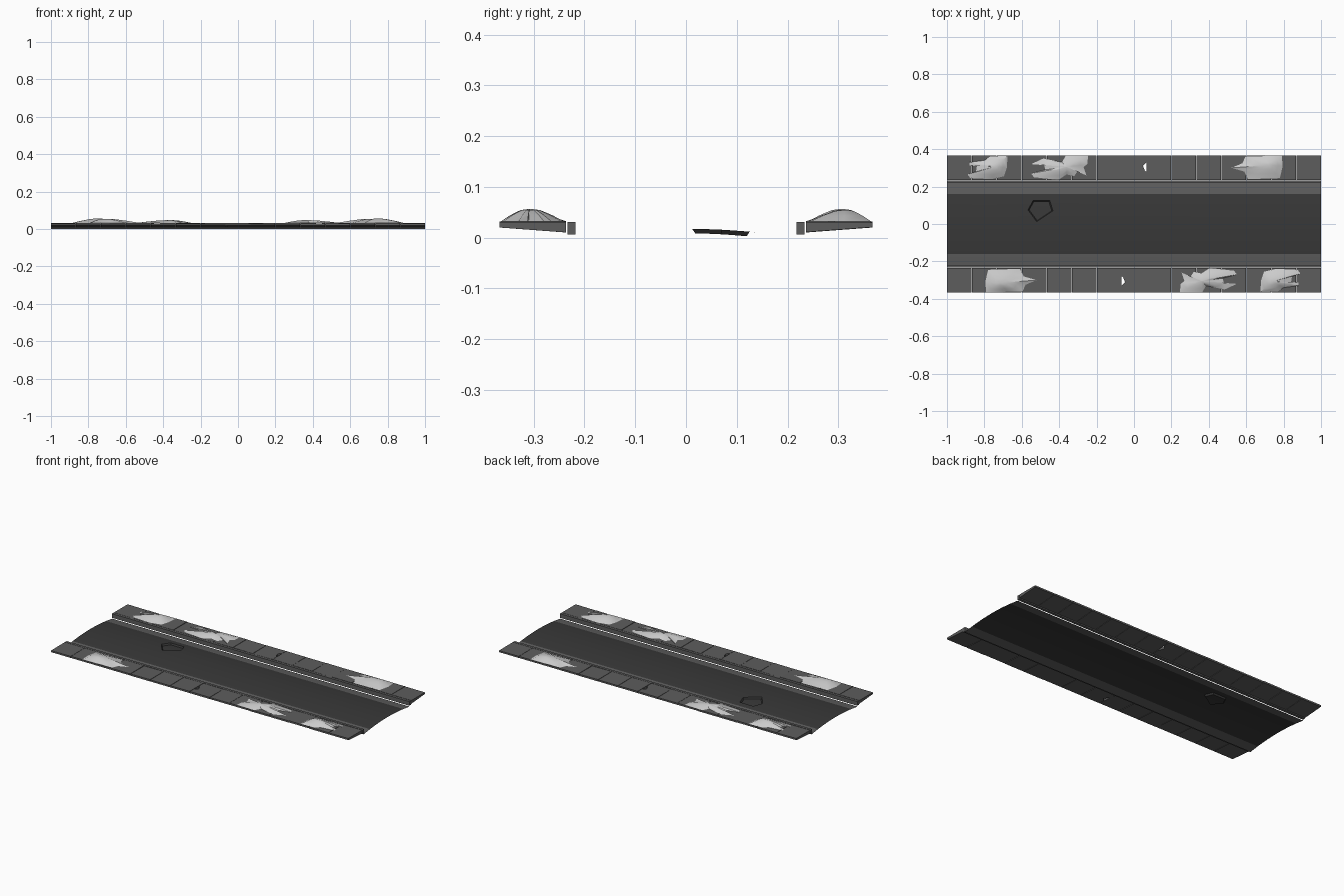
import bpy, bmesh, math, random
from mathutils import Vector
from mathutils.geometry import delaunay_2d_cdt

if "Cube" in bpy.data.objects:
    bpy.data.objects.remove(bpy.data.objects["Cube"])

random.seed(4)


def material(name, v):
    m = bpy.data.materials.new(name)
    m.diffuse_color = (v, v, v, 1)
    m.use_nodes = True
    m.node_tree.nodes["Principled BSDF"].inputs["Base Color"].default_value = m.diffuse_color
    return m


ASPHALT = material("asphalt", 0.04)
CONCRETE = material("concrete", 0.11)
SNOW = material("snow", 0.6)


def finish(bm, name, mats, angle=None, opposite=False):
    bmesh.ops.recalc_face_normals(bm, faces=bm.faces) if opposite and angle is None else None
    me = bpy.data.meshes.new(name)
    bm.to_mesh(me)
    bm.free()
    for m in mats:
        me.materials.append(m)
    ob = bpy.data.objects.new(name, me)
    bpy.context.collection.objects.link(ob)
    if angle:
        bpy.ops.object.select_all(action='DESELECT')
        ob.select_set(True)
        bpy.context.view_layer.objects.active = ob
        bpy.ops.object.shade_smooth_by_angle(angle=math.radians(angle))
    if opposite:  # the other side of the street is turned half a circle
        twin = ob.copy()
        twin.name = name + "_front"
        twin.rotation_euler.z = math.pi
        bpy.context.collection.objects.link(twin)
    return ob


def prism(bm, pts, top, bottom):
    """Vertical prism over a counter-clockwise outline; top/bottom are height functions."""
    up = [bm.verts.new((x, y, top(x, y))) for x, y in pts]
    dn = [bm.verts.new((x, y, bottom(x, y))) for x, y in pts]
    bm.faces.new(up)
    bm.faces.new(dn[::-1])
    n = len(pts)
    for i in range(n):
        j = (i + 1) % n
        bm.faces.new((dn[i], dn[j], up[j], up[i]))


# Cambered road sheet with gutters and a pothole
def camber(y):
    return 0.0175 * (1 - (y / 0.22) ** 2)


hole = [(-0.54, 0.125), (-0.567, 0.075), (-0.52, 0.012), (-0.433, 0.07), (-0.45, 0.125)]
rows = [-0.22, -0.16, -0.12, -0.08, -0.04, 0, 0.04, 0.08, 0.12, 0.16, 0.22]
pts = [Vector((x, y)) for y in rows for x in (-1, 1)]
edges = [(2 * i, 2 * i + 1) for i in range(len(rows))]
edges += [(2 * i + s, 2 * i + 2 + s) for i in range(len(rows) - 1) for s in (0, 1)]
n0 = len(pts)
pts += [Vector(p) for p in hole]
edges += [(n0 + i, n0 + (i + 1) % 5) for i in range(5)]
vs, _, fs, *_ = delaunay_2d_cdt(pts, edges, [], 0, 1e-5)


def in_hole(p):
    for i in range(5):
        a, b = Vector(hole[i]), Vector(hole[(i + 1) % 5])
        if (b - a).cross(Vector((p.x, p.y)) - a) < 0:
            return False
    return True


bm = bmesh.new()
bv = [bm.verts.new((v.x, v.y, camber(v.y))) for v in vs]
for f in fs:
    face = bm.faces.new([bv[i] for i in f])
    if face.calc_center_median() and abs(face.calc_center_median().y) > 0.16:
        face.material_index = 1
bmesh.ops.recalc_face_normals(bm, faces=bm.faces)
bm.normal_update()
if sum(f.normal.z for f in bm.faces) < 0:
    bmesh.ops.reverse_faces(bm, faces=bm.faces)
inner = [f for f in bm.faces if in_hole(f.calc_center_median())]
res = bmesh.ops.extrude_face_region(bm, geom=inner)
centre = Vector((-0.5, 0.075, 0))
for v in res["geom"]:
    if isinstance(v, bmesh.types.BMVert):
        v.co.x += (centre.x - v.co.x) * 0.1
        v.co.y += (centre.y - v.co.y) * 0.1
        v.co.z -= 0.009
bmesh.ops.delete(bm, geom=[f for f in inner if f.is_valid], context='FACES')
finish(bm, "road", [ASPHALT, CONCRETE], 30)

# Kerb
bm = bmesh.new()
prism(bm, [(-1, 0.218), (1, 0.218), (1, 0.2335), (-1, 0.2335)],
      lambda x, y: 0.031, lambda x, y: 0.006)
finish(bm, "kerb", [CONCRETE], None, True)

# Uneven pavement slabs, the middle one with a chipped edge
bm = bmesh.new()
COUNT, IN, OUT = 15, 0.236, 0.3675
W = 2 / COUNT
for i in range(COUNT):
    cx = -1 + (i + 0.5) * W
    a = cx - W / 2 + (0.001 if i else 0)
    b = cx + W / 2 - (0.001 if i < COUNT - 1 else 0)
    outline = [(a, IN), (b, IN), (b, OUT), (a, OUT)]
    if i == COUNT // 2:
        outline[2:2] = [(b, 0.28), (b - 0.008, 0.285), (b - 0.018, 0.312), (b, 0.328)]
    h = random.uniform(0.030, 0.0315)
    sx, sy = random.uniform(-0.012, 0.012), random.uniform(-0.008, 0.008)
    prism(bm, outline,
          lambda x, y: h + sx * (x - cx) + sy * (y - 0.3),
          lambda x, y: h - 0.02 + 0.075 * (y - IN))
finish(bm, "pavement_slabs", [CONCRETE], None, True)

# Snow patches: jagged outline rising in rings to a peak
patches = [
    ((-0.74, 0.308), 0.057,
     [(-.88, .33), (-.80, .34), (-.77, .36), (-.675, .365), (-.68, .30), (-.695, .255),
      (-.76, .24), (-.875, .245), (-.89, .265), (-.845, .28), (-.84, .31), (-.88, .312)]),
    ((-0.36, 0.305), 0.048,
     [(-.55, .32), (-.485, .35), (-.385, .33), (-.365, .365), (-.245, .365), (-.25, .32),
      (-.27, .305), (-.255, .26), (-.30, .285), (-.32, .255), (-.36, .265), (-.405, .235),
      (-.535, .25), (-.55, .27), (-.475, .29), (-.48, .315)]),
    ((0.72, 0.315), 0.055,
     [(.52, .30), (.58, .325), (.595, .36), (.675, .36), (.70, .365), (.79, .365),
      (.795, .31), (.78, .245), (.61, .24), (.59, .28)]),
]
bm = bmesh.new()
for (px, py), peak, outline in patches:
    outline = outline[::-1]
    n = len(outline)
    rings = []
    for s, t in ((1, 0), (0.65, 0.5), (0.3, 0.9)):
        rings.append([bm.verts.new((px + (x - px) * s, py + (y - py) * s,
                                    0.032 + (peak - 0.032) * t)) for x, y in outline])
    top = bm.verts.new((px, py, peak))
    for k in range(n):
        j = (k + 1) % n
        for lo, hi in zip(rings, rings[1:]):
            bm.faces.new((lo[k], lo[j], hi[j], hi[k]))
        bm.faces.new((rings[-1][k], rings[-1][j], top))
finish(bm, "snow", [SNOW], 40, True)
